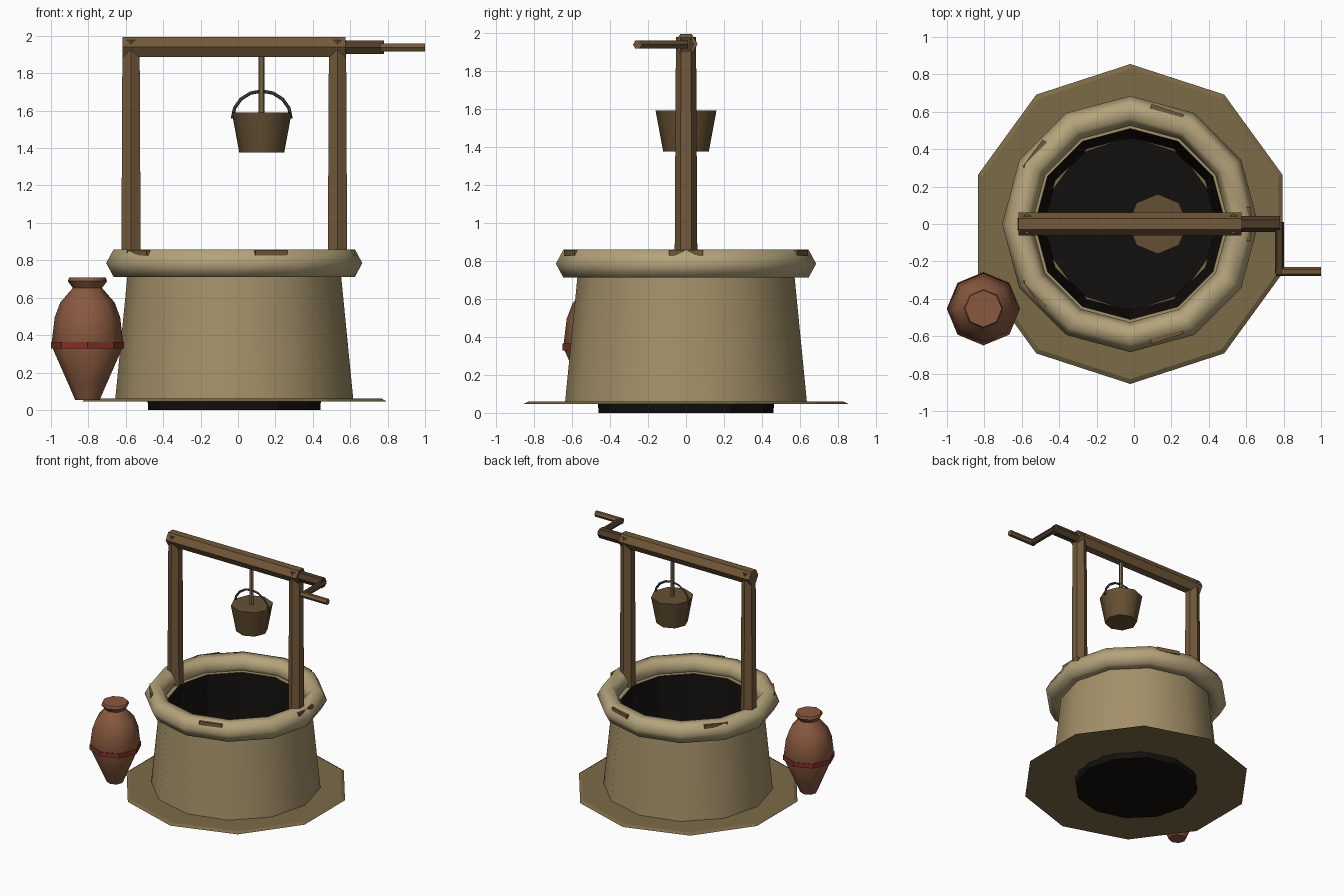
import bpy, bmesh
from math import pi, sin, cos, radians
from mathutils import Vector

if "Cube" in bpy.data.objects:
    bpy.data.objects.remove(bpy.data.objects["Cube"])

CX = -0.02  # well axis


def material(name, rgb):
    m = bpy.data.materials.new(name)
    m.diffuse_color = (*rgb, 1)
    m.use_nodes = True
    m.node_tree.nodes["Principled BSDF"].inputs["Base Color"].default_value = m.diffuse_color
    return m


STONE = material("pale_stone", (0.46, 0.37, 0.20))
WALL = material("wall_stone", (0.37, 0.28, 0.14))
EARTH = material("earth", (0.20, 0.145, 0.062))
DARK = material("dark_shaft", (0.006, 0.005, 0.004))
WOOD = material("wood", (0.17, 0.10, 0.043))
DARKWOOD = material("dark_wood", (0.075, 0.046, 0.022))
ROPE = material("rope", (0.22, 0.15, 0.075))
BUCKET = material("bucket_wood", (0.13, 0.08, 0.033))
IRON = material("iron", (0.035, 0.037, 0.04))
CLAY = material("clay", (0.25, 0.10, 0.05))
RED = material("red_band", (0.22, 0.03, 0.02))


def finish(name, bm, mat, loc=(0, 0, 0), smooth=None):
    bmesh.ops.recalc_face_normals(bm, faces=bm.faces)
    me = bpy.data.meshes.new(name)
    bm.to_mesh(me)
    bm.free()
    ob = bpy.data.objects.new(name, me)
    bpy.context.collection.objects.link(ob)
    ob.location = loc
    me.materials.append(mat)
    if smooth:
        bpy.ops.object.select_all(action='DESELECT')
        bpy.context.view_layer.objects.active = ob
        ob.select_set(True)
        bpy.ops.object.shade_smooth_by_angle(angle=radians(smooth))
    return ob


def lathe(name, profile, n, mat, loc=(0, 0, 0), phase=90, smooth=None,
          closed=False, caps=(True, True)):
    """Turn (radius, z) points around z with n sides."""
    bm = bmesh.new()
    rings = []
    for r, z in profile:
        rings.append([bm.verts.new((r * cos(radians(phase) + 2 * pi * i / n),
                                    r * sin(radians(phase) + 2 * pi * i / n), z))
                      for i in range(n)])
    pairs = list(zip(rings, rings[1:])) + ([(rings[-1], rings[0])] if closed else [])
    for a, b in pairs:
        for i in range(n):
            j = (i + 1) % n
            bm.faces.new((a[i], a[j], b[j], b[i]))
    if not closed:
        if caps[0]:
            bm.faces.new(rings[0])
        if caps[1]:
            bm.faces.new(rings[-1])
    return finish(name, bm, mat, loc, smooth)


def rod(name, p0, p1, r0, r1, mat, n=6, phase=0, smooth=None):
    p0, d = Vector(p0), Vector(p1) - Vector(p0)
    ob = lathe(name, [(r0, 0), (r1, d.length)], n, mat, p0, phase, smooth)
    ob.rotation_mode = 'QUATERNION'
    ob.rotation_quaternion = d.to_track_quat('Z', 'Y')
    return ob


# ground ring, wall and dark shaft
lathe("ground", [(0.465, 0.046), (0.855, 0.046), (0.83, 0.06), (0.465, 0.06)], 10,
      EARTH, (CX, 0, 0), closed=True)
lathe("well_wall", [(0.637, 0.05), (0.568, 0.75), (0.51, 0.75)], 12, WALL,
      (CX, 0, 0), smooth=40, caps=(False, False))
lathe("well_shaft", [(0.46, 0), (0.51, 0.748)], 12, DARK, (CX, 0, 0),
      caps=(True, False))

# rounded stone rim
lathe("well_rim", [(0.605 + 0.08 * cos(k * pi / 3), 0.785 + 0.085 * sin(k * pi / 3))
                   for k in range(6)], 12, STONE, (CX, 0, 0), smooth=65, closed=True)

# dark slabs let into the rim
for k in range(5):
    a = 2 * pi * k / 5
    bm = bmesh.new()
    bmesh.ops.create_cube(bm, size=1)
    bmesh.ops.scale(bm, vec=(0.08, 0.18, 0.03), verts=bm.verts)
    slab = finish(f"rim_slab_{k + 1}", bm, WOOD,
                  (CX + 0.605 * cos(a), 0.605 * sin(a), 0.841))
    slab.rotation_euler.z = a

# posts and beam
for side, x in (("left", CX - 0.552), ("right", CX + 0.552)):
    rod(f"{side}_post", (x, 0, 0.75), (x, 0, 1.978), 0.06, 0.053, WOOD, phase=90)
rod("cross_beam", (-0.618, 0, 1.941), (0.575, 0, 1.941), 0.061, 0.061, WOOD)

# crank
rod("crank_axle", (0.55, 0, 1.938), (0.78, 0, 1.938), 0.042, 0.042, DARKWOOD)
rod("crank_arm", (0.778, 0.01, 1.938), (0.778, -0.265, 1.938), 0.025, 0.025, DARKWOOD)
rod("crank_handle", (0.76, -0.255, 1.938), (1.0, -0.255, 1.938), 0.024, 0.024, WOOD)

# rope and bucket
rod("rope", (0.125, 0, 1.56), (0.125, 0, 1.92), 0.016, 0.016, ROPE)
lathe("bucket", [(0.12, 1.375), (0.16, 1.59)], 8, BUCKET, (0.127, 0, 0),
      phase=0, smooth=50)

# bucket handle: arc swept with a thin square-ish tube
cu = bpy.data.curves.new("bucket_handle", 'CURVE')
cu.dimensions = '3D'
cu.bevel_depth = 0.009
cu.bevel_resolution = 0
cu.use_fill_caps = True
sp = cu.splines.new('POLY')
sp.points.add(8)
for k, p in enumerate(sp.points):
    a = pi * k / 8
    p.co = (0.127 + 0.157 * cos(a), 0, 1.558 + 0.147 * sin(a), 1)
handle = bpy.data.objects.new("bucket_handle", cu)
cu.materials.append(IRON)
bpy.context.collection.objects.link(handle)

# clay jar with painted band
JAR = (-0.805, -0.453, 0)
lathe("jar", [(0.065, 0.052), (0.105, 0.145), (0.193, 0.345), (0.175, 0.495),
              (0.145, 0.575), (0.078, 0.652), (0.105, 0.688), (0.098, 0.708)],
      8, CLAY, JAR, phase=0, smooth=50)
lathe("jar_band", [(0.188, 0.328), (0.196, 0.328), (0.196, 0.364), (0.188, 0.364)],
      8, RED, JAR, phase=0, closed=True)
